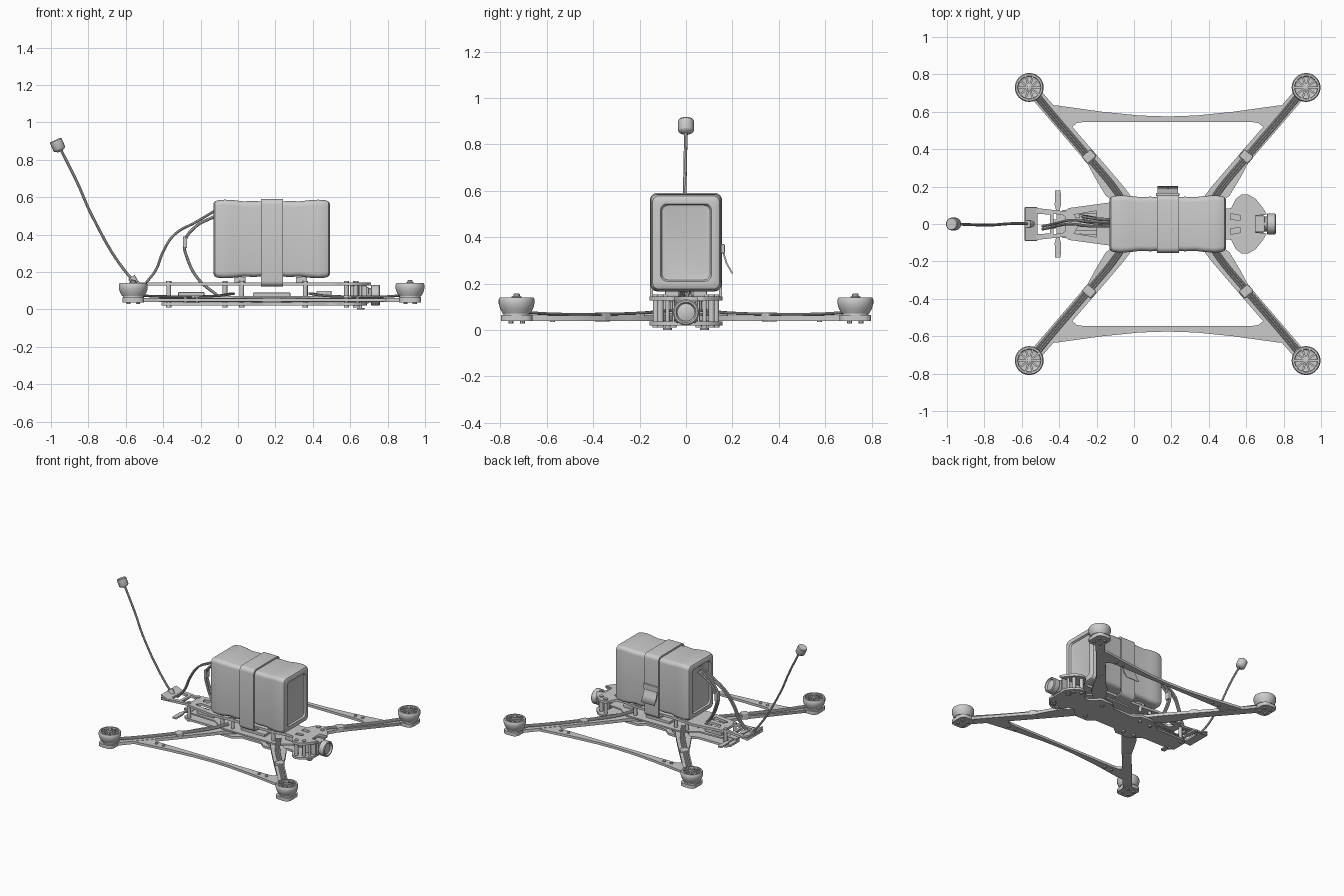
import bpy, bmesh, math
from mathutils import Vector, Matrix

CX, MX, MY = 0.18, 0.74, 0.73      # frame centre, motor offsets


def smooth(ob, ang=35):
    bpy.ops.object.select_all(action='DESELECT')
    bpy.context.view_layer.objects.active = ob
    ob.select_set(True)
    bpy.ops.object.shade_smooth_by_angle(angle=math.radians(ang))
    return ob


def from_bm(name, bm, mat=None):
    if mat:
        bmesh.ops.transform(bm, matrix=mat, verts=bm.verts)
    bmesh.ops.recalc_face_normals(bm, faces=bm.faces)
    me = bpy.data.meshes.new(name)
    bm.to_mesh(me)
    bm.free()
    ob = bpy.data.objects.new(name, me)
    bpy.context.collection.objects.link(ob)
    return ob


def to_mesh(ob):
    bpy.ops.object.select_all(action='DESELECT')
    bpy.context.view_layer.objects.active = ob
    ob.select_set(True)
    bpy.ops.object.convert(target='MESH')
    return bpy.context.object


def plate(name, loops, z0, z1, rot=None):
    """Flat sheet from an outline and optional holes."""
    cu = bpy.data.curves.new(name, 'CURVE')
    cu.dimensions, cu.fill_mode, cu.extrude = '2D', 'BOTH', (z1 - z0) / 2
    for pts in loops:
        sp = cu.splines.new('POLY')
        sp.points.add(len(pts) - 1)
        for p, (x, y) in zip(sp.points, pts):
            p.co = (x, y, 0, 1)
        sp.use_cyclic_u = True
    ob = bpy.data.objects.new(name, cu)
    bpy.context.collection.objects.link(ob)
    ob.location.z = (z0 + z1) / 2
    if rot:
        ob.location, ob.rotation_euler = ((z0 + z1) / 2, 0, 0), rot
    return to_mesh(ob)


def wire(name, pts, r):
    cu = bpy.data.curves.new(name, 'CURVE')
    cu.dimensions, cu.bevel_depth, cu.bevel_resolution = '3D', r, 2
    cu.resolution_u, cu.use_fill_caps = 8, True
    sp = cu.splines.new('BEZIER')
    sp.bezier_points.add(len(pts) - 1)
    for b, p in zip(sp.bezier_points, pts):
        b.co = p
        b.handle_left_type = b.handle_right_type = 'AUTO'
    ob = bpy.data.objects.new(name, cu)
    bpy.context.collection.objects.link(ob)
    return smooth(to_mesh(ob))


def box(name, c, size, rz=0, ry=0, bev=0.0):
    bm = bmesh.new()
    bmesh.ops.create_cube(bm, size=1, matrix=Matrix.Diagonal((*size, 1)))
    if bev:
        bmesh.ops.bevel(bm, geom=bm.edges[:], offset=bev, segments=2, affect='EDGES', profile=0.5)
    return from_bm(name, bm, Matrix.Translation(c) @ Matrix.Rotation(rz, 4, 'Z') @ Matrix.Rotation(ry, 4, 'Y'))


def loft(name, rings, mat=None):
    bm = bmesh.new()
    vr = [[bm.verts.new(p) for p in r] for r in rings]
    n = len(vr[0])
    for a, b in zip(vr, vr[1:]):
        for i in range(n):
            bm.faces.new((a[i], a[(i + 1) % n], b[(i + 1) % n], b[i]))
    bm.faces.new(vr[0])
    bm.faces.new(vr[-1])
    return smooth(from_bm(name, bm, mat))


def lathe(name, prof, loc, n=32, axis=(0, 0, 1)):
    rings = [[(r * math.cos(t * math.tau / n), r * math.sin(t * math.tau / n), z) for t in range(n)] for r, z in prof]
    q = Vector((0, 0, 1)).rotation_difference(Vector(axis))
    return loft(name, rings, Matrix.Translation(loc) @ q.to_matrix().to_4x4())


def cyl(name, loc, r, h, n=16, axis=(0, 0, 1)):
    return lathe(name, [(r, 0), (r, h)], loc, n, axis)


def mirror_y(pts):
    return pts + [(x, -y) for x, y in reversed(pts)]


def rrect(w, h, r, cy=0, k=5):
    out = []
    for q, (sx, sy) in enumerate([(1, 1), (-1, 1), (-1, -1), (1, -1)]):
        for i in range(k + 1):
            a = (q + i / k) * math.pi / 2
            out.append((sx * (w - r) + r * math.cos(a), cy + sy * (h - r) + r * math.sin(a)))
    return out


def circle(x, y, r, n=12):
    return [(x + r * math.cos(i * math.tau / n), y + r * math.sin(i * math.tau / n)) for i in range(n)]


# arms, motors and motor wiring
d = Vector((0.62, 0.73)).normalized()
heading = math.atan2(d.y, d.x)
arm = [(0.05, 0.05), (0.19, 0.14), (0.235, 0.2), (0.385, 0.375), (0.715, 0.755),
       (0.765, 0.715), (0.43, 0.325), (0.39, 0.25), (0.33, 0.15), (0.16, 0.03), (0.1, 0)]
for sx in (1, -1):
    for sy in (1, -1):
        def P(u, y, z):
            return (CX + sx * u, sy * y, z)
        plate('arm', [[P(u, y, 0)[:2] for u, y in arm]], 0.04, 0.062)
        mx, my, _ = P(MX, MY, 0)
        plate('motor_pad', [[P(MX + a, MY + b, 0)[:2] for a, b in rrect(0.058, 0.068, 0.03, 0, 2)]], 0.038, 0.064)
        lathe('motor_base', [(0.03, 0.06), (0.056, 0.062), (0.056, 0.075), (0.05, 0.122), (0.02, 0.122)], (mx, my, 0))
        lathe('motor_bell', [(0.05, 0.072), (0.06, 0.072), (0.07, 0.09), (0.077, 0.112), (0.077, 0.132),
                             (0.072, 0.141), (0.062, 0.141), (0.06, 0.128), (0.05, 0.122)], (mx, my, 0), 40)
        lathe('motor_hub', [(0.022, 0.12), (0.022, 0.143), (0.014, 0.147), (0.014, 0.155), (0.01, 0.157)], (mx, my, 0), 20)
        for i in range(10):
            a = i * math.tau / 10
            box('bell_spoke', (mx + 0.042 * math.cos(a), my + 0.042 * math.sin(a), 0.132), (0.045, 0.01, 0.012), a)
        for a in range(4):
            t = math.pi / 4 + a * math.pi / 2
            cyl('motor_screw', (mx + 0.035 * math.cos(t), my + 0.035 * math.sin(t), 0.029), 0.011, 0.01, 10)
        for k in (-1, 0, 1):
            o = Vector((-d.y, d.x)) * 0.012 * k
            wire('motor_wire', [P(u + o.x, y + o.y, z) for u, y, z in
                 [(0.70, 0.685, 0.075), (0.6, 0.565, 0.069), (0.42, 0.354, 0.069), (0.27, 0.17, 0.075), (0.21, 0.07, 0.085)]], 0.006)
        box('wire_clamp', P(0.42, 0.36, 0.056), (0.05, 0.064, 0.04), heading * sx * sy, 0, 0.008)
        for u, y in [(0.46, 0.575), (0.40, 0.575)]:
            cyl('brace_screw', P(u, y, 0.034), 0.011, 0.034, 12)

# side braces with rounded inner corners
half = [(0, 0.575), (0.15, 0.58), (0.35, 0.60), (0.58, 0.632), (0.66, 0.64), (0.61, 0.56), (0.48, 0.41),
        (0.455, 0.43), (0.495, 0.46), (0.515, 0.49), (0.51, 0.52), (0.485, 0.54), (0.45, 0.545), (0, 0.545)]
for s in (1, -1):
    plate('side_brace', [[(CX + u, s * y) for u, y in half] + [(CX - u, s * y) for u, y in half[-2:0:-1]]], 0.042, 0.06)

# central plates
nose = [(0.47, 0.08), (0.52, 0.085), (0.545, 0.135), (0.575, 0.158), (0.61, 0.158), (0.65, 0.135), (0.69, 0.085), (0.71, 0.05), (0.65, 0.045)]
slots = [[(0.515, s * 0.025), (0.515, s * 0.055), (0.57, s * 0.045), (0.57, s * 0.02)] for s in (1, -1)]
bolts = [circle(x, s * y, 0.008) for x, y in [(0.58, 0.13), (0.63, 0.11)] for s in (1, -1)]
rear_holes = [[(-0.52, 0.055), (-0.45, 0.05), (-0.45, -0.05), (-0.52, -0.055)],
              [(-0.43, 0.055), (-0.37, 0.045), (-0.37, -0.045), (-0.43, -0.055)],
              [(-0.32, 0.05), (-0.2, 0.07), (-0.2, 0.02), (-0.3, 0.015)],
              [(-0.32, -0.05), (-0.2, -0.07), (-0.2, -0.02), (-0.3, -0.015)]]
plate('top_plate', [mirror_y([(-0.58, 0.092), (-0.37, 0.068), (-0.35, 0.085), (-0.13, 0.115), (0.0, 0.1),
                              (0.36, 0.1)] + nose)] + rear_holes + slots + bolts, 0.127, 0.145)
plate('bottom_plate', [mirror_y([(-0.41, 0.055), (-0.38, 0.075), (-0.15, 0.075), (-0.05, 0.14), (0.05, 0.14), (0.1, 0.1),
                                 (0.26, 0.1), (0.31, 0.14), (0.41, 0.14)] + nose[:7])] + bolts, 0.02, 0.036)
plate('middle_plate', [mirror_y([(-0.4, 0.05), (-0.15, 0.06), (-0.05, 0.13), (0.41, 0.13), (0.5, 0.07), (0.6, 0.06)])], 0.061, 0.072)
box('arm_key', (CX, 0, 0.05), (0.22, 0.1, 0.026))
box('circuit_stack', (CX, 0, 0.08), (0.2, 0.16, 0.02), 0, 0, 0.003)
box('video_unit', (-0.25, 0, 0.082), (0.14, 0.07, 0.022), 0, 0, 0.004)
box('capacitor', (0.46, 0, 0.085), (0.08, 0.07, 0.03), 0, 0, 0.006)
for x, y in [(-0.37, 0.055), (-0.07, 0.085), (0.02, 0.09), (0.36, 0.09), (0.58, 0.13), (0.63, 0.11)]:
    for s in (1, -1):
        cyl('standoff', (x, s * y, 0.03), 0.013, 0.1, 12)
        cyl('standoff_bolt_top', (x, s * y, 0.144), 0.014, 0.009, 12)
        cyl('standoff_bolt_bottom', (x, s * y, 0.011), 0.014, 0.01, 12)
for s in (1, -1):
    cyl('nose_foot', (0.655, s * 0.08, 0.0), 0.02, 0.008, 16)
    cyl('nose_foot_post', (0.655, s * 0.08, 0.004), 0.009, 0.124, 12)
    box('camera_side_plate', (0.645, s * 0.054, 0.081), (0.09, 0.012, 0.092), 0, 0, 0.003)

# camera
box('camera_body', (0.65, 0, 0.076), (0.1, 0.09, 0.09), 0, 0, 0.008)
lathe('camera_lens', [(0.04, 0), (0.04, 0.015), (0.056, 0.018), (0.056, 0.058), (0.051, 0.063), (0.044, 0.063),
                      (0.038, 0.05), (0.02, 0.056)], (0.695, 0, 0.076), 32, (1, 0, 0))

# battery: soft pack with recessed end panels and a pinched waist
side = [(0.476, 0.052), (0.478, 0.046), (0.49, 0.04), (0.492, 0.02), (0.484, 0.006), (0.468, 0),
        (0.43, -0.003), (0.38, 0.0), (0.33, 0.006), (0.27, 0.004), (0.22, 0.008)]
stations = side + [(2 * CX - x, i) for x, i in reversed(side)]
loft('battery', [[(x, y, z) for y, z in rrect(0.15 - i, 0.207 - i, 0.028, 0.377)] for x, i in stations])
for x in (0.01, 0.34):
    for s in (1, -1):
        box('battery_pad', (x, s * 0.06, 0.159), (0.06, 0.06, 0.03), 0, 0, 0.004)

# strap round battery and top plate, with buckle and loose tail
yz = (math.pi / 2, 0, math.pi / 2)
plate('battery_strap', [rrect(0.155, 0.234, 0.03, 0.357), rrect(0.143, 0.222, 0.025, 0.357)], 0.122, 0.24, yz)
box('strap_buckle', (CX, 0.158, 0.35), (0.125, 0.018, 0.04), 0, 0, 0.004)
tail = [(0.157, 0.37), (0.166, 0.33), (0.178, 0.29), (0.203, 0.245)]
plate('strap_tail', [tail + [(y - 0.007, z - 0.002) for y, z in reversed(tail)]], 0.125, 0.235, yz)

# battery leads
for s in (1, -1):
    wire('balance_lead', [(-0.12, s * 0.01, 0.53), (-0.22, s * 0.012, 0.47), (-0.34, s * 0.01 + 0.01, 0.40), (-0.40, s * 0.008, 0.31),
                          (-0.44, s * 0.008 - 0.01, 0.21), (-0.49, s * 0.008 - 0.02, 0.145)], 0.007)
    wire('power_lead', [(-0.12, s * 0.012 + 0.01, 0.50), (-0.23, s * 0.012 + 0.02, 0.44), (-0.285, s * 0.012 + 0.03, 0.36),
                        (-0.27, s * 0.012 + 0.03, 0.27), (-0.21, s * 0.012 + 0.02, 0.16), (-0.11, s * 0.012, 0.075)], 0.008)
box('power_connector', (-0.283, 0.03, 0.36), (0.022, 0.042, 0.06), 0, 0, 0.004)

# tail mount and rear crossed aerial
box('antenna_mount', (-0.55, 0, 0.148), (0.07, 0.18, 0.014), 0, 0.35, 0.003)
cyl('antenna_socket', (-0.55, 0, 0.14), 0.02, 0.04, 16, (-0.49, 0, 0.87))
for s in (1, -1):
    plate('receiver_aerial', [[(-0.40, 0), (-0.40, s * 0.07), (-0.39, s * 0.1), (-0.392, s * 0.18),
                               (-0.422, s * 0.18), (-0.424, s * 0.1), (-0.415, s * 0.07), (-0.415, 0)]], 0.062, 0.074)
box('aerial_bracket', (-0.40, 0, 0.07), (0.07, 0.05, 0.014))

# long antenna
ax = Vector((-0.4, 0, 0.9)).normalized()
wire('antenna_rod', [(-0.55, 0, 0.15), (-0.60, 0.003, 0.2), (-0.78, -0.006, 0.5), (-0.86, -0.004, 0.68), (-0.955, 0, 0.87)], 0.0075)
lathe('antenna_cap', [(0.012, -0.022), (0.03, -0.012), (0.034, -0.006), (0.034, 0.04), (0.03, 0.045)], Vector((-0.958, 0, 0.865)), 24, ax)
